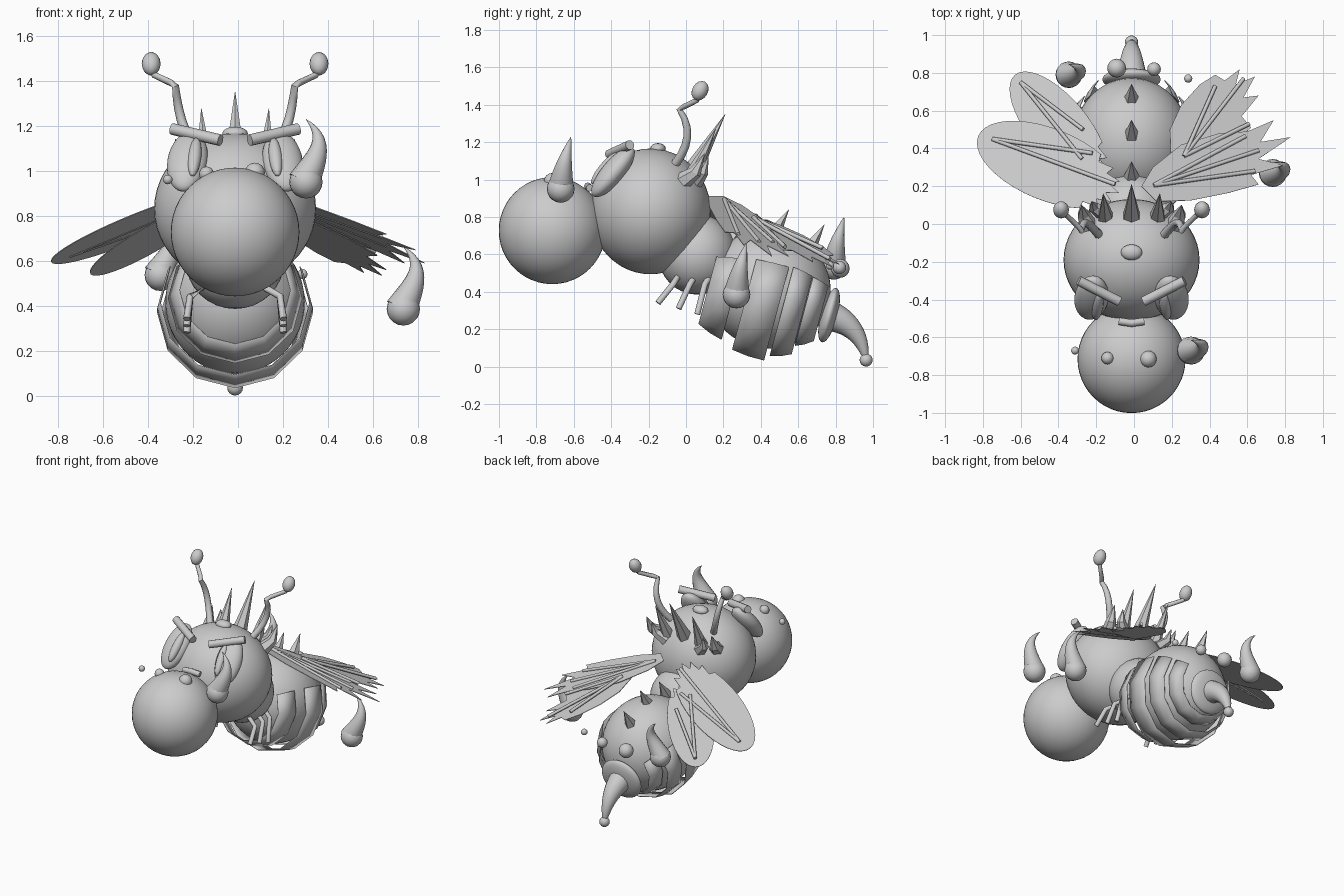
import bpy, bmesh, math
from mathutils import Vector, Matrix

if "Cube" in bpy.data.objects:
    bpy.data.objects.remove(bpy.data.objects["Cube"])

CX = -0.013  # centreline of the body
grey = bpy.data.materials.new("plain_grey")
grey.diffuse_color = (0.6, 0.6, 0.6, 1)
grey.use_nodes = True
grey.node_tree.nodes["Principled BSDF"].inputs["Base Color"].default_value = grey.diffuse_color


def finish(name, bm, smooth=True):
    me = bpy.data.meshes.new(name)
    bm.to_mesh(me)
    bm.free()
    me.materials.append(grey)
    for p in me.polygons:
        p.use_smooth = smooth
    ob = bpy.data.objects.new(name, me)
    bpy.context.collection.objects.link(ob)
    if smooth:
        me.set_sharp_from_angle(angle=math.radians(50))
    return ob


def ball(name, c, r, rx=0.0, rz=0.0, seg=32):
    r = (r, r, r) if isinstance(r, (int, float)) else r
    m = (Matrix.Translation(c) @ Matrix.Rotation(math.radians(rz), 4, 'Z')
         @ Matrix.Rotation(math.radians(rx), 4, 'X') @ Matrix.Diagonal((*r, 1)))
    bm = bmesh.new()
    bmesh.ops.create_uvsphere(bm, u_segments=seg, v_segments=seg // 2, radius=1, matrix=m)
    return finish(name, bm)


def tube(name, pts, radii, sides=8, smooth=True):
    """Sweep a round section with changing radius along a path."""
    pts = [Vector(p) for p in pts]
    if isinstance(radii, (int, float)):
        radii = [radii] * len(pts)
    bm = bmesh.new()
    rings = []
    for i, p in enumerate(pts):
        d = (pts[min(i + 1, len(pts) - 1)] - pts[max(i - 1, 0)]).normalized()
        ref = Vector((1, 0, 0)) if abs(d.x) < 0.8 else Vector((0, 0, 1))
        u = d.cross(ref).normalized()
        v = d.cross(u)
        rings.append([bm.verts.new(p + radii[i] * (math.cos(a) * u + math.sin(a) * v))
                      for a in (2 * math.pi * k / sides for k in range(sides))])
    for a, b in zip(rings, rings[1:]):
        for k in range(sides):
            bm.faces.new((a[k], a[(k + 1) % sides], b[(k + 1) % sides], b[k]))
    bm.faces.new(rings[0])
    bm.faces.new(rings[-1])
    bmesh.ops.recalc_face_normals(bm, faces=bm.faces)
    return finish(name, bm, smooth)


def curved(pts, n=12):
    """Smooth Bezier path through few control points."""
    k = len(pts) - 1
    out = []
    for i in range(n + 1):
        t = i / n
        out.append(sum((Vector(p) * math.comb(k, j) * t ** j * (1 - t) ** (k - j)
                        for j, p in enumerate(pts)), Vector()))
    return out


# Main body masses
ball("muzzle", (CX, -0.715, 0.727), 0.286, seg=48)
ball("head", (CX, -0.19, 0.83), (0.36, 0.322, 0.336), seg=48)
ball("thorax", (CX, 0.06, 0.6), (0.22, 0.21, 0.215))
ball("abdomen", (CX, 0.44, 0.415), (0.31, 0.335, 0.317), rx=-14, seg=48)

# Open twelve-sided bands wrapped under the abdomen
TILT = math.radians(15)
axis = Vector((0, math.cos(TILT), -math.sin(TILT)))
down = Vector((0, -math.sin(TILT), -math.cos(TILT)))


def band(name, c, r0, r1, w):
    bm = bmesh.new()
    rows = []
    for r, s in ((r0, -w / 2), ((r0 + r1) / 2 + 0.006, 0), (r1, w / 2)):
        rows.append([bm.verts.new(Vector(c) + axis * s + r * (
            math.cos(a) * down + math.sin(a) * Vector((1, 0, 0))))
            for a in (math.radians(30 * k) for k in range(-4, 5))])
    for a, b in zip(rows, rows[1:]):
        for k in range(8):
            bm.faces.new((a[k], a[k + 1], b[k + 1], b[k]))
    ob = finish(name, bm, True)
    mod = ob.modifiers.new("thickness", 'SOLIDIFY')
    mod.thickness = 0.004


band("band_front", (CX, 0.20, 0.45), 0.245, 0.295, 0.14)
band("band_middle", (CX, 0.42, 0.39), 0.33, 0.342, 0.18)
band("band_rear", (CX, 0.585, 0.36), 0.325, 0.285, 0.11)
band("band_last", (CX, 0.69, 0.345), 0.25, 0.20, 0.09)

# Stinger with collar and tip
ball("stinger_collar", (CX, 0.765, 0.275), (0.155, 0.045, 0.15), rx=-15)
sting = curved([(CX, 0.76, 0.275), (CX, 0.87, 0.24), (CX, 0.94, 0.17), (CX, 0.962, 0.04)])
tube("stinger", sting, [0.072 * (1 - i / 12) ** 0.8 + 0.012 for i in range(13)], 16)
ball("stinger_tip", (CX, 0.963, 0.035), 0.035, seg=16)

# Paired face parts, antennae, hair spikes and legs
for s, side in ((-1, "left"), (1, "right")):
    def P(x, y, z, s=s):
        return (CX + s * x, y, z)
    ball(side + "_eye", P(0.212, -0.39, 1.04), (0.09, 0.06, 0.168), -40, s * 10)
    ball(side + "_pupil", P(0.18, -0.435, 1.06), (0.03, 0.03, 0.11), -40, s * 8, 16)
    tube(side + "_brow", [P(0.28, -0.30, 1.185), P(0.065, -0.41, 1.135)], 0.026, 12)
    tube(side + "_antenna", curved([P(0.17, -0.06, 1.08), P(0.24, 0.02, 1.18), P(0.255, 0.03, 1.28),
                                    P(0.265, -0.035, 1.375)], 6)
         + [P(0.285, -0.01, 1.39), P(0.36, 0.06, 1.425), P(0.37, 0.07, 1.46)],
         [0.024, 0.023, 0.022, 0.021, 0.02, 0.018, 0.016, 0.015, 0.014, 0.014])
    ball(side + "_antenna_knob", P(0.373, 0.075, 1.475), (0.042, 0.042, 0.055), -30, 0, 16)
    tube(side + "_hair_spike", [P(0.135, 0.02, 0.99), P(0.15, 0.16, 1.275)], [0.05, 0.001], 6, False)
    tube(side + "_low_hair_spike", [P(0.14, 0.05, 0.99), P(0.2, 0.09, 1.04), P(0.21, 0.12, 1.12)],
         [0.045, 0.03, 0.001], 6, False)
    tube(side + "_outer_hair_spike", [P(0.22, -0.02, 0.99), P(0.255, 0.05, 1.04), P(0.265, 0.10, 1.14)],
         [0.05, 0.035, 0.001], 6, False)
    for n, (hy, fy, fz) in enumerate([(-0.07, -0.15, 0.34), (0.02, -0.04, 0.31), (0.1, 0.06, 0.28)]):
        tube(f"{side}_leg_{n + 1}", [P(0.1, hy + 0.04, 0.50), P(0.2, hy, 0.44),
                                    P(0.215, fy, fz)], 0.016, 8)

tube("centre_hair_spike", [(CX, 0.02, 1.02), (CX, 0.21, 1.35)], [0.055, 0.001], 6, False)

# Bumps on the head and muzzle, and loose balls by the tail
ball("head_bump", (CX, -0.15, 1.165), (0.057, 0.042, 0.03), seg=16)
tube("muzzle_bar", [(CX - 0.065, -0.515, 0.955), (CX, -0.525, 0.965), (CX + 0.065, -0.515, 0.955)], 0.02)
for n, (x, y, z, r) in enumerate([(-0.14, -0.71, 0.985, 0.033), (0.075, -0.715, 0.99, 0.045),
                                  (-0.312, -0.67, 0.96, 0.021), (-0.092, 0.825, 0.525, 0.05),
                                  (0.106, 0.82, 0.53, 0.036), (0.287, 0.77, 0.54, 0.022)]):
    ball(f"small_ball_{n + 1}", (x, y, z), r, seg=16)

# Spikes down the back
for n, (y, z) in enumerate([(0.24, 0.68), (0.46, 0.70), (0.65, 0.62)]):
    tube(f"back_spike_{n + 1}", [(CX, y, z), (CX, y + 0.09, z + 0.14)], [0.045, 0.001], 5, False)

# Loose balls, each with a curved horn
for n, (x, y, z, k) in enumerate([(0.302, -0.67, 0.95, 1), (0.735, 0.27, 0.385, 1),
                                  (-0.345, 0.79, 0.535, 0.95)]):
    ball(f"horn_ball_{n + 1}", (x, y, z), 0.074 * k, seg=20)
    path = curved([(x - 0.01, y, z), (x + 0.05, y + 0.01, z + 0.11 * k),
                   (x + 0.10, y + 0.03, z + 0.19 * k), (x, y + 0.055, z + 0.278 * k)])
    tube(f"horn_{n + 1}", path, [0.07 * k * (1 - i / 12) ** 0.9 + 0.001 for i in range(13)], 12)


# Wings lie on one sloping plane per side
def on_wing(x, y, lift=0.0):
    return Vector((x, y, 0.9 - 0.306 * (abs(x) - 0.1) - 0.306 * (y - 0.18) + lift))


def sheet(name, centre, outline, lift=0.0):
    bm = bmesh.new()
    c = bm.verts.new(on_wing(*centre, lift))
    rim = [bm.verts.new(on_wing(x, y, lift)) for x, y in outline]
    for a, b in zip(rim, rim[1:] + rim[:1]):
        bm.faces.new((c, a, b))
    bmesh.ops.recalc_face_normals(bm, faces=bm.faces)
    finish(name, bm, False).modifiers.new("thickness", 'SOLIDIFY').thickness = 0.004


def oval_wing(name, root, tip, half, lift):
    """Oval lobe with a few ragged notches at the root."""
    a, b = Vector(root), Vector(tip)
    c, u = (a + b) / 2, (b - a) / 2
    v = Vector((-u.y, u.x)).normalized() * half
    pts = []
    for i in range(40):
        t = 2 * math.pi * i / 40
        k = 0.85 if i % 2 and math.cos(t) < -0.7 else 1
        pts.append(tuple(c + k * (math.cos(t) * u + math.sin(t) * v)))
    sheet(name, tuple(c), pts, lift)


oval_wing("left_upper_wing", (-0.08, 0.165), (-0.825, 0.465), 0.19, 0.0)
oval_wing("left_lower_wing", (-0.17, 0.24), (-0.63, 0.79), 0.155, -0.015)
# Torn wings on the other side
sheet("right_upper_wing", (0.4, 0.33),
      [(0.04, 0.20), (0.12, 0.12), (0.3, 0.125), (0.5, 0.165), (0.66, 0.21),
       (0.62, 0.26), (0.79, 0.31), (0.66, 0.345), (0.83, 0.46), (0.67, 0.435),
       (0.74, 0.55), (0.6, 0.49), (0.45, 0.48), (0.25, 0.42), (0.1, 0.30)])
sheet("right_lower_wing", (0.4, 0.58),
      [(0.2, 0.25), (0.19, 0.5), (0.25, 0.63), (0.35, 0.74), (0.43, 0.79),
       (0.48, 0.76), (0.56, 0.82), (0.54, 0.74), (0.64, 0.78), (0.58, 0.67),
       (0.66, 0.68), (0.57, 0.57), (0.62, 0.51), (0.5, 0.40)], -0.015)

veins = [(-0.75, 0.45, -0.22, 0.375), (-0.75, 0.45, -0.1, 0.21), (-0.6, 0.75, -0.275, 0.345),
         (-0.6, 0.75, -0.27, 0.5), (0.105, 0.205, 0.64, 0.28), (0.105, 0.205, 0.59, 0.465),
         (0.105, 0.205, 0.66, 0.39), (0.265, 0.36, 0.43, 0.73), (0.265, 0.36, 0.58, 0.77),
         (0.265, 0.36, 0.61, 0.53)]
for n, (x0, y0, x1, y1) in enumerate(veins):
    tube(f"wing_vein_{n + 1}", [on_wing(x0, y0, 0.004), on_wing(x1, y1, 0.004)], 0.011, 8)
